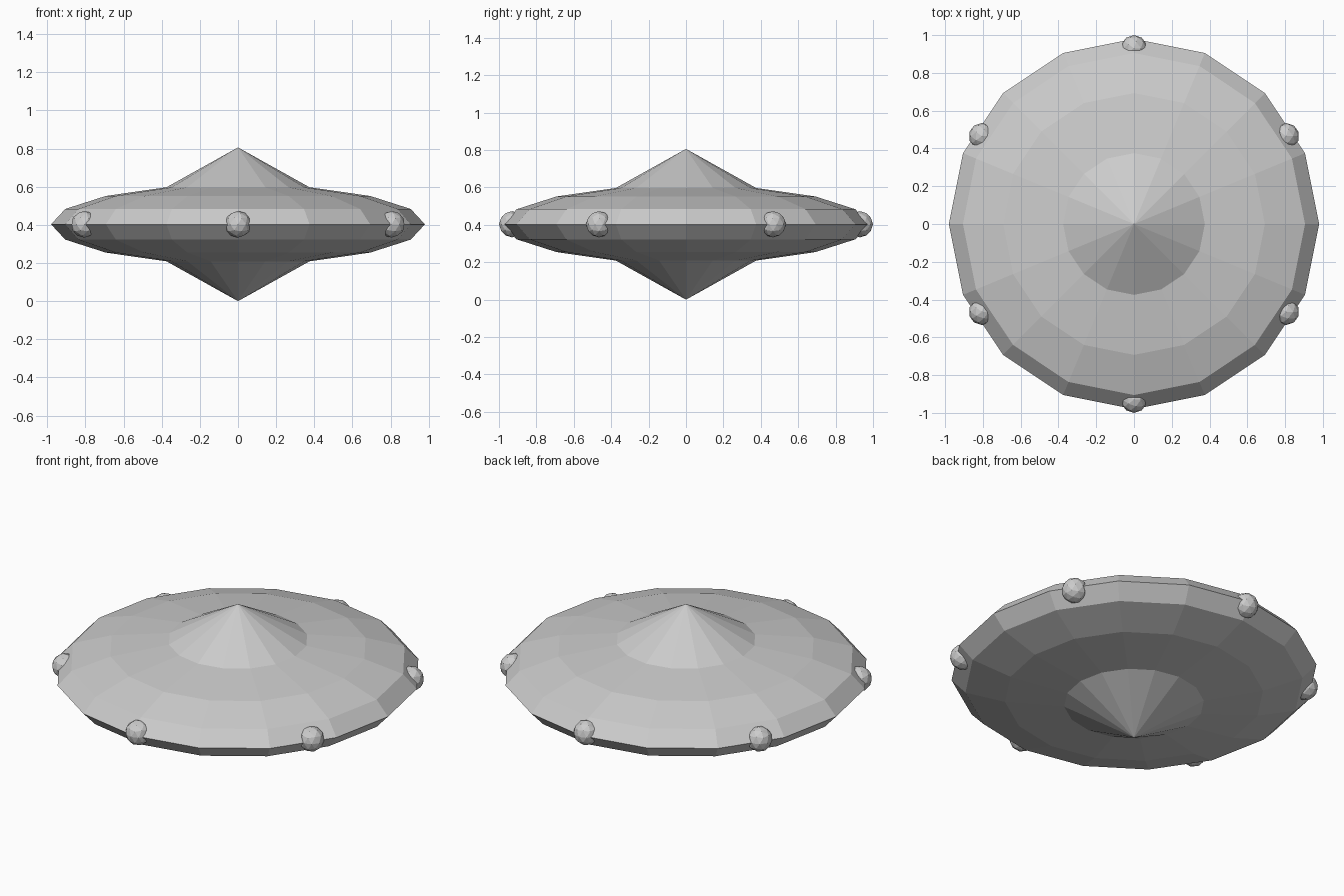
import bpy
from math import cos, sin, radians

if "Cube" in bpy.data.objects:
    bpy.data.objects.remove(bpy.data.objects["Cube"])

MID = 0.403      # height of the rim
RADIUS = 0.98

# Saucer hull: flattened low-poly sphere with its poles drawn out into cones
bpy.ops.mesh.primitive_uv_sphere_add(segments=16, ring_count=8, radius=1)
hull = bpy.context.object
hull.name = "saucer_hull"
for v in hull.data.vertices:
    pole = abs(v.co.z) > 0.99
    v.co.z *= MID if pole else 0.21
    v.co.x *= RADIUS
    v.co.y *= RADIUS
    v.co.z += MID

# Six round lights spaced around the rim
for i in range(6):
    a = radians(30 + 60 * i)
    bpy.ops.mesh.primitive_ico_sphere_add(
        subdivisions=2, radius=0.07,
        location=(0.93 * cos(a), 0.93 * sin(a), MID))
    bpy.context.object.name = f"rim_light_{i + 1}"
